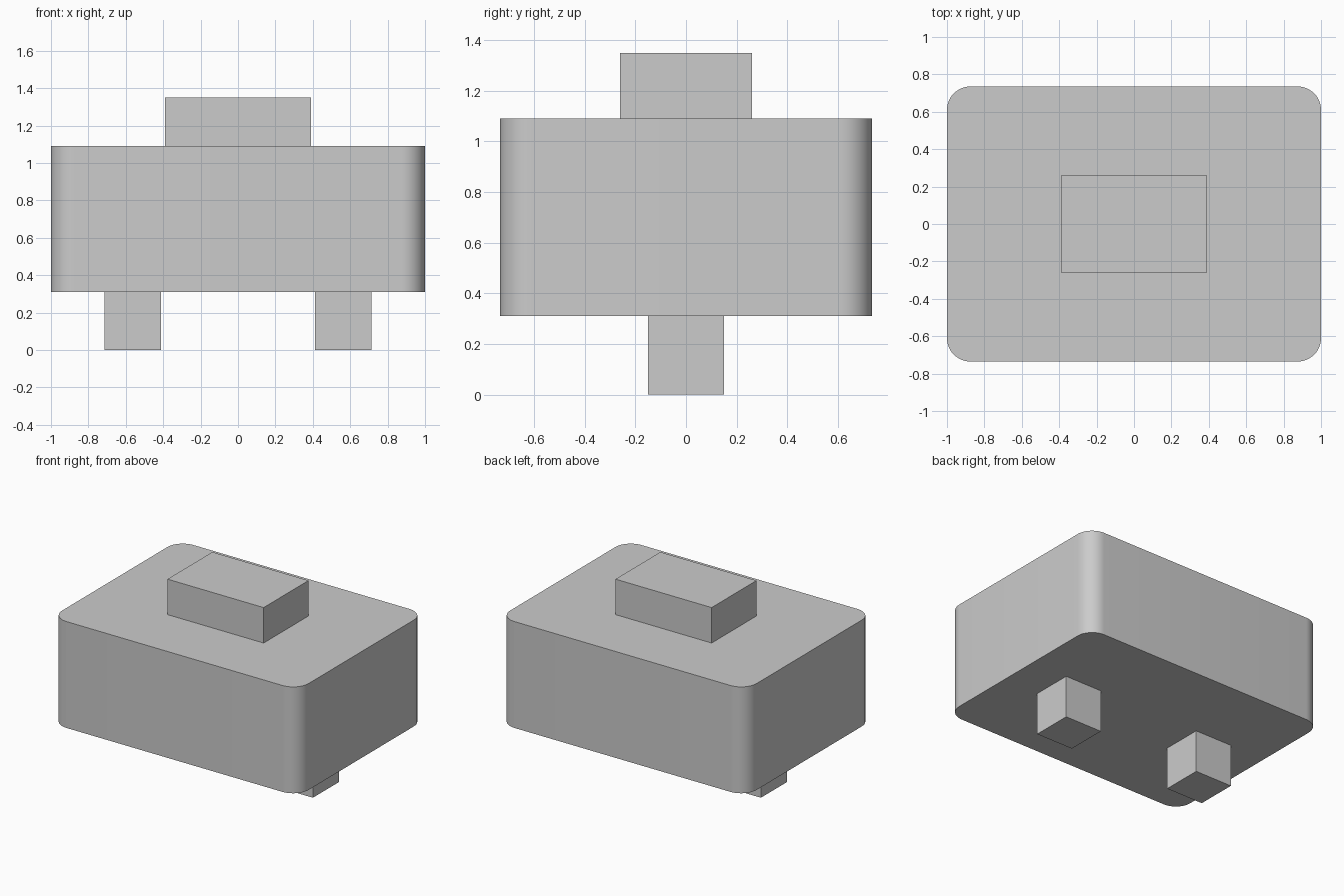
import bpy
import bmesh
from math import radians

cube = bpy.data.objects.get("Cube")
if cube:
    bpy.data.objects.remove(cube, do_unlink=True)

# Single plain grey finish
grey = bpy.data.materials.new("light grey")
grey.use_nodes = True
colour = (0.6, 0.6, 0.6, 1)
grey.diffuse_color = colour
grey.node_tree.nodes["Principled BSDF"].inputs["Base Color"].default_value = colour


def block(name, low, high, corner=0):
    """Box between two corner points, with optional rounded upright edges."""
    bm = bmesh.new()
    bmesh.ops.create_cube(bm, size=1)
    for v in bm.verts:
        v.co = [(a + b) / 2 + c * (b - a) for a, b, c in zip(low, high, v.co)]
    if corner:
        upright = [e for e in bm.edges
                   if abs(e.verts[0].co.z - e.verts[1].co.z) > 0.01]
        bmesh.ops.bevel(bm, geom=upright, offset=corner, segments=12,
                        profile=0.5, affect='EDGES')
    mesh = bpy.data.meshes.new(name)
    bm.to_mesh(mesh)
    bm.free()
    mesh.materials.append(grey)
    obj = bpy.data.objects.new(name, mesh)
    bpy.context.collection.objects.link(obj)
    return obj


# Main body with rounded vertical corners
body = block("body", (-1, -0.735, 0.31), (1, 0.735, 1.09), corner=0.125)
bpy.ops.object.select_all(action='DESELECT')
body.select_set(True)
bpy.context.view_layer.objects.active = body
bpy.ops.object.shade_smooth_by_angle(angle=radians(30))

# Raised block on top
block("top_block", (-0.39, -0.26, 1.09), (0.39, 0.26, 1.35))

# Pair of feet
for side, x in (("left", 0.563), ("right", -0.563)):
    block(side + "_foot", (x - 0.15, -0.15, 0), (x + 0.15, 0.15, 0.31))
